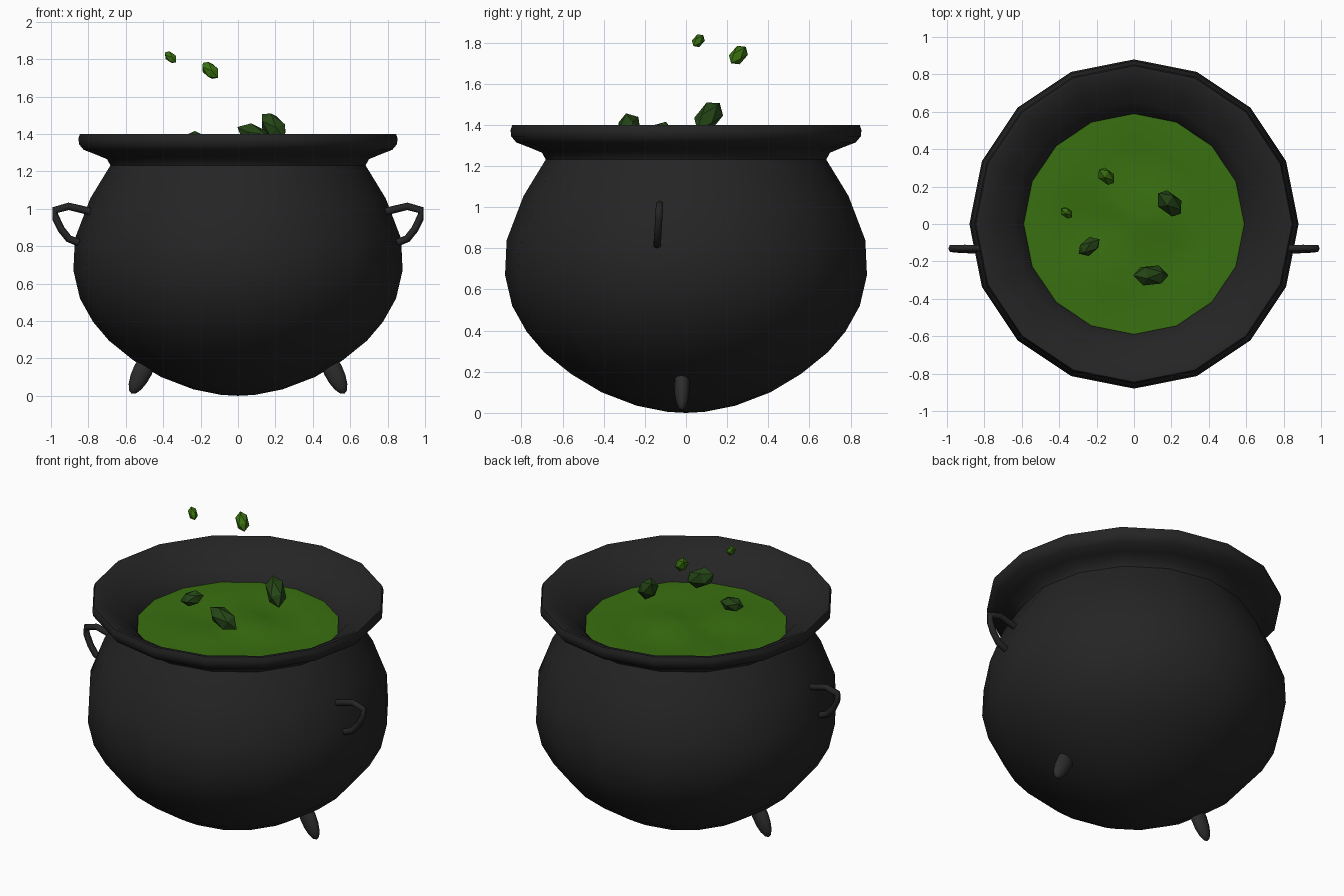
import bpy, bmesh
from math import sin, cos, pi, radians
from mathutils import Vector, Matrix

if "Cube" in bpy.data.objects:
    bpy.data.objects.remove(bpy.data.objects["Cube"])

SIDES = 16


def material(name, rgb):
    m = bpy.data.materials.new(name)
    m.diffuse_color = (*rgb, 1)
    m.use_nodes = True
    m.node_tree.nodes["Principled BSDF"].inputs["Base Color"].default_value = m.diffuse_color
    return m


IRON = material("iron", (0.018, 0.018, 0.018))
LEG_IRON = material("leg_iron", (0.026, 0.026, 0.026))
BREW = material("brew_green", (0.04, 0.16, 0.005))
DARK_GREEN = material("dark_green", (0.018, 0.06, 0.008))


def add(name, bm, mat, smooth=None):
    bmesh.ops.recalc_face_normals(bm, faces=bm.faces)
    me = bpy.data.meshes.new(name)
    bm.to_mesh(me)
    bm.free()
    ob = bpy.data.objects.new(name, me)
    bpy.context.collection.objects.link(ob)
    me.materials.append(mat)
    if smooth:
        bpy.ops.object.select_all(action='DESELECT')
        ob.select_set(True)
        bpy.context.view_layer.objects.active = ob
        bpy.ops.object.shade_smooth_by_angle(angle=radians(smooth))
    return ob


def lathe(profile):
    """Revolve (radius, z) points about z; the first point lies on the axis."""
    bm = bmesh.new()
    pole = bm.verts.new((0, 0, profile[0][1]))
    rings = [[bm.verts.new((r * cos(2 * pi * i / SIDES), r * sin(2 * pi * i / SIDES), z))
              for i in range(SIDES)] for r, z in profile[1:]]
    for i in range(SIDES):
        j = (i + 1) % SIDES
        bm.faces.new((pole, rings[0][j], rings[0][i]))
        for a, b in zip(rings, rings[1:]):
            bm.faces.new((a[i], a[j], b[j], b[i]))
    return bm


def aim(center, axis):
    return Matrix.Translation(center) @ Vector(axis).to_track_quat('Z', 'Y').to_matrix().to_4x4()


# Pot: round belly, pinched neck, flared lip, inner wall down past the brew
pot = [(0, 0.0), (0.09, 0.005), (0.24, 0.035), (0.41, 0.1), (0.56, 0.19), (0.69, 0.295),
       (0.775, 0.395), (0.845, 0.52), (0.88, 0.67), (0.872, 0.84), (0.79, 1.055),
       (0.682, 1.232), (0.70, 1.265), (0.76, 1.29), (0.825, 1.315), (0.85, 1.345),
       (0.853, 1.375), (0.845, 1.40), (0.825, 1.40), (0.73, 1.345), (0.65, 1.29),
       (0.605, 1.24), (0.585, 1.20), (0.60, 1.15)]
add("pot", lathe(pot), IRON, 40)

# Brew: disc with gentle ripples fading toward the edge
bm = lathe([(0, 1.22)] + [(0.59 * k / 6, 1.22) for k in range(1, 7)])
for v in bm.verts:
    fade = max(0, 1 - (v.co.xy.length / 0.59) ** 4)
    v.co.z += 0.014 * fade * (sin(9 * v.co.x + 1) * cos(8 * v.co.y) + 0.5 * sin(15 * v.co.y + 6 * v.co.x))
add("brew", bm, BREW, 60)

# Crystals: stretched low-poly lumps (center, long axis, half length, half width)
crystals = [
    ("large_crystal", (0.19, 0.11, 1.44), (-1, 0.9, 1.1), 0.105, 0.06, DARK_GREEN),
    ("wide_crystal", (0.09, -0.275, 1.39), (-0.9, 0, 0.45), 0.105, 0.06, DARK_GREEN),
    ("small_crystal", (-0.24, -0.12, 1.37), (0.8, 0.55, 0.25), 0.07, 0.046, DARK_GREEN),
    ("floating_crystal", (-0.148, 0.255, 1.74), (-1, 0.9, 1), 0.067, 0.04, BREW),
    ("tiny_floating_crystal", (-0.36, 0.06, 1.81), (-1, 0.8, 0.9), 0.046, 0.028, BREW),
]
for name, center, axis, length, width, mat in crystals:
    bm = bmesh.new()
    bmesh.ops.create_icosphere(bm, subdivisions=1, radius=1)
    bmesh.ops.transform(bm, verts=bm.verts,
                        matrix=aim(center, axis) @ Matrix.Diagonal((width, width, length, 1)))
    add(name, bm, mat)

# Legs and handles, one on each side
handle_path = [(0.79, 0.985), (0.85, 1.0), (0.905, 1.013), (0.978, 0.993), (0.974, 0.95),
               (0.945, 0.89), (0.905, 0.84), (0.85, 0.818)]
for side, s in (("right", 1), ("left", -1)):
    bm = bmesh.new()
    bmesh.ops.create_uvsphere(bm, u_segments=12, v_segments=8, radius=1)
    bmesh.ops.scale(bm, verts=bm.verts, vec=(0.052, 0.038, 0.14))
    bmesh.ops.rotate(bm, verts=bm.verts, matrix=Matrix.Rotation(radians(-26 * s), 3, 'Y'))
    bmesh.ops.translate(bm, verts=bm.verts, vec=(0.508 * s, -0.02, 0.137))
    add(side + "_leg", bm, LEG_IRON, 60)

    # Handle: six-sided tube swept along the bent path
    bm = bmesh.new()
    pts = [Vector((x * s, -0.135 + 0.06 * (z - 0.9), z)) for x, z in handle_path]
    rings = []
    for i, p in enumerate(pts):
        t = (pts[min(i + 1, len(pts) - 1)] - pts[max(i - 1, 0)]).normalized()
        n = t.cross(Vector((0, 1, 0))).normalized()
        b = t.cross(n)
        rings.append([bm.verts.new(p + 0.02 * (n * cos(k * pi / 3) + b * sin(k * pi / 3)))
                      for k in range(6)])
    for a, c in zip(rings, rings[1:]):
        for k in range(6):
            bm.faces.new((a[k], a[(k + 1) % 6], c[(k + 1) % 6], c[k]))
    bm.faces.new(rings[0])
    bm.faces.new(rings[-1])
    add(side + "_handle", bm, IRON, 65)
